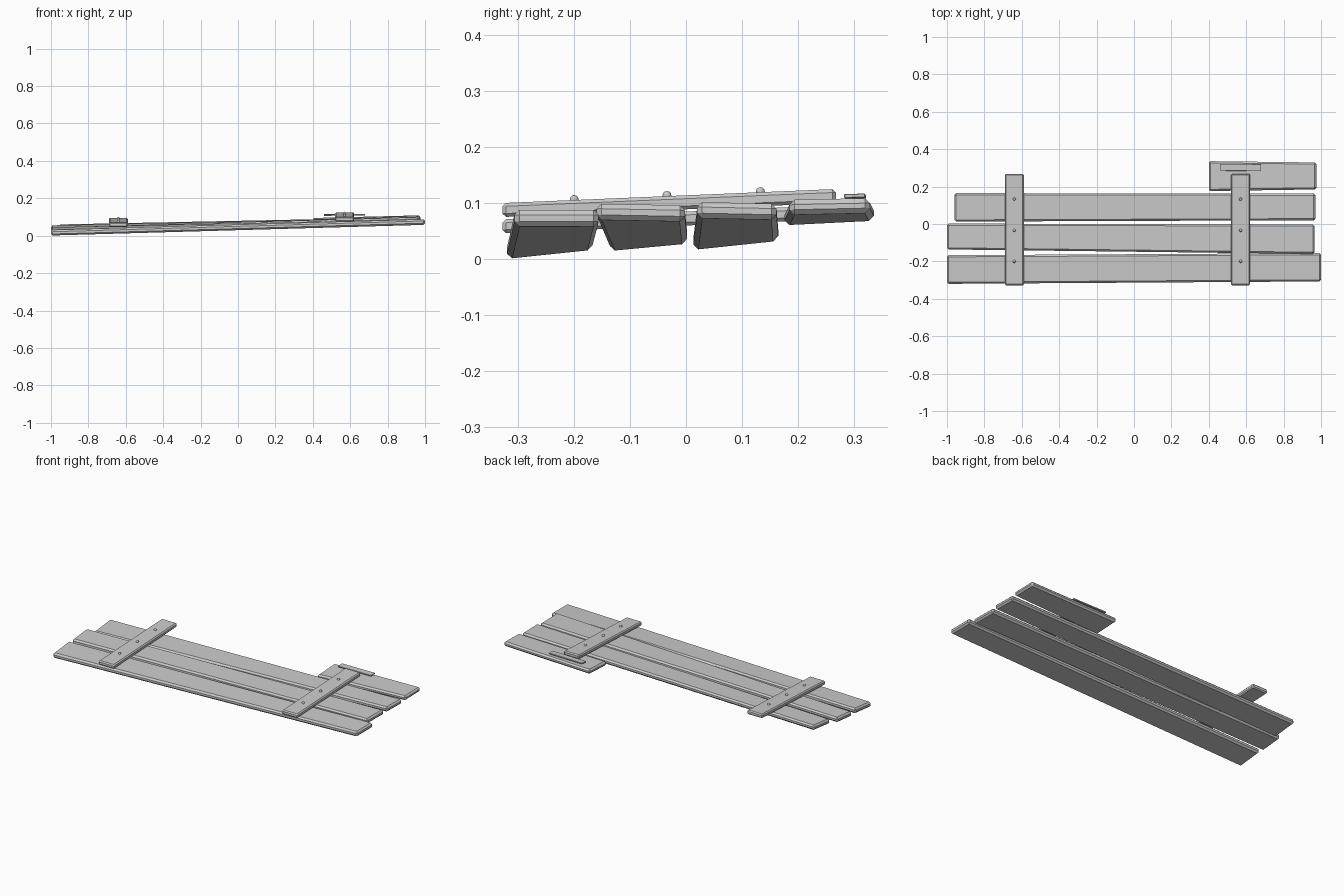
import bpy, bmesh, math

if "Cube" in bpy.data.objects:
    bpy.data.objects.remove(bpy.data.objects["Cube"])

wood = bpy.data.materials.new("pale_grey")
wood.diffuse_color = (0.6, 0.6, 0.6, 1)
wood.use_nodes = True
wood.node_tree.nodes["Principled BSDF"].inputs["Base Color"].default_value = wood.diffuse_color


def finish(name, bm, bevel=0.0):
    if bevel:
        bmesh.ops.bevel(bm, geom=bm.edges[:], offset=bevel, segments=1, affect='EDGES')
    bmesh.ops.recalc_face_normals(bm, faces=bm.faces[:])
    me = bpy.data.meshes.new(name)
    bm.to_mesh(me)
    bm.free()
    me.materials.append(wood)
    ob = bpy.data.objects.new(name, me)
    bpy.context.collection.objects.link(ob)
    return ob


def board(name, left, right, thick, bevel):
    """Twisted board; each end is (x, y_front, y_back, z_front, z_back), z at the underside."""
    bm = bmesh.new()
    bmesh.ops.create_cube(bm, size=1)
    for v in bm.verts:
        x, y0, y1, z0, z1 = left if v.co.x < 0 else right
        top = thick if v.co.z > 0 else 0
        v.co = (x, y0, z0 + top) if v.co.y < 0 else (x, y1, z1 + top)
    return finish(name, bm, bevel)


# Long planks and the broken short plank
board("plank_front", (-1, -.32, -.167, .0, .016), (1, -.307, -.156, .058, .058), .03, .009)
board("plank_middle", (-1, -.136, .002, .014, .027), (.965, -.16, -.002, .07, .067), .029, .009)
board("plank_back", (-.96, .013, .165, .016, .032), (.97, .02, .162, .073, .07), .029, .009)
board("plank_short", (.4, .176, .336, .06, .068), (.975, .185, .329, .079, .082), .027, .009)

# Cross battens with three nails each
for side, x, z in (("left", -.64, .046), ("right", .57, .075)):
    board("batten_" + side, (x - .051, -.328, .268, z, z + .025),
          (x + .051, -.328, .268, z, z + .025), .025, .006)
    for i, y in enumerate((-.2, -.034, .133)):
        bm = bmesh.new()
        bmesh.ops.create_uvsphere(bm, u_segments=12, v_segments=6, radius=.008)
        for v in bm.verts:
            v.co.x += x
            v.co.y += y
            v.co.z += z + .026 + .025 * (y + .328) / .596
        for f in bm.faces:
            f.smooth = True
        finish(f"nail_{side}_{i + 1}", bm)

# Thin splinter strip on the short plank
board("loose_strip", (.46, .285, .322, .106, .108), (.68, .283, .32, .109, .110), .007, .001)
